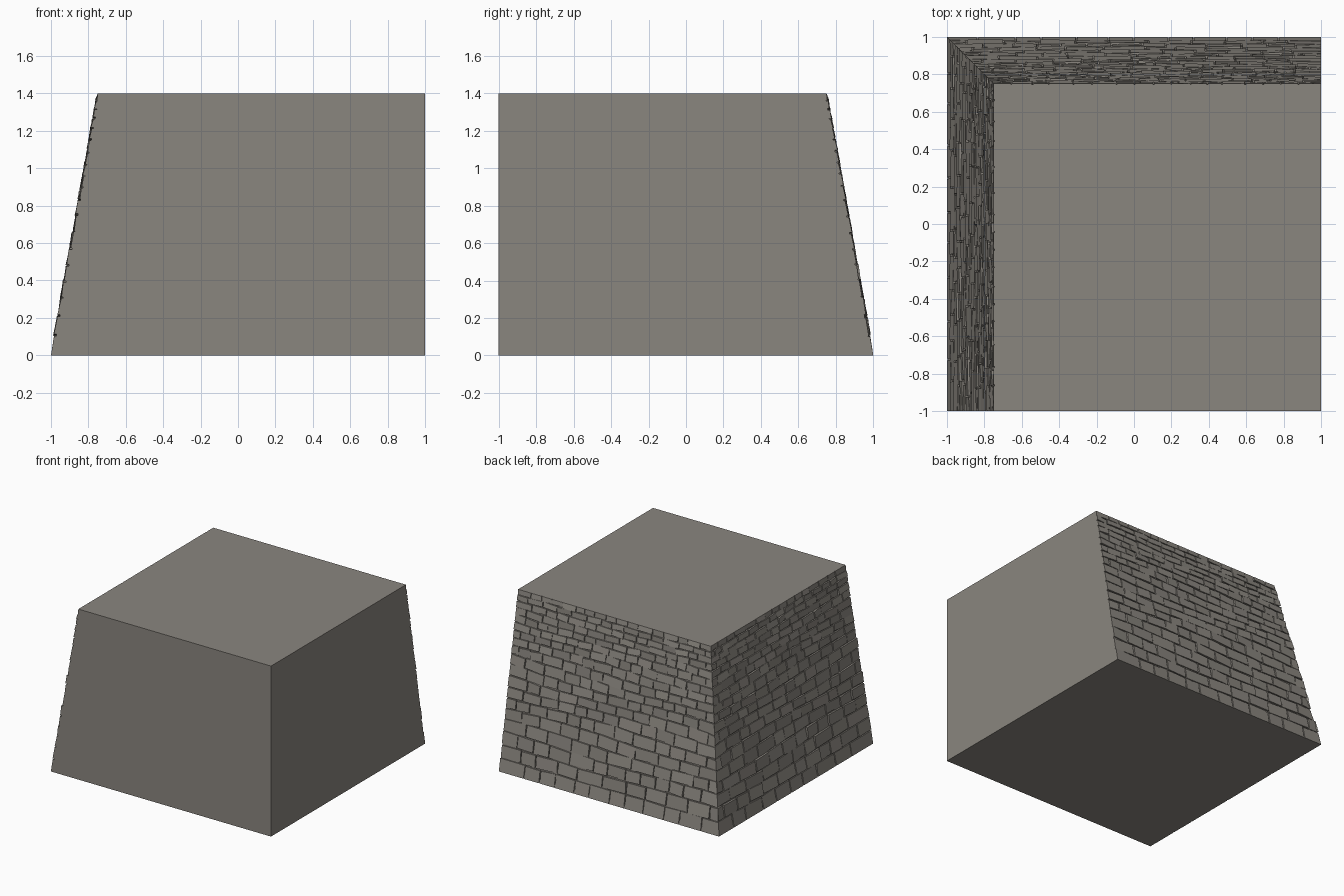
import bpy, bmesh, math, random

if "Cube" in bpy.data.objects:
    bpy.data.objects.remove(bpy.data.objects["Cube"])

random.seed(7)
H = 1.4
SLOPE = 0.25 / H          # wall leans inward by 0.25 over its height
RECESS = 0.010            # mortar sits this far behind the stone faces


def material(name, col):
    m = bpy.data.materials.new(name)
    m.diffuse_color = (*col, 1)
    m.use_nodes = True
    m.node_tree.nodes["Principled BSDF"].inputs["Base Color"].default_value = m.diffuse_color
    return m


STONE = material("grey_stone", (0.255, 0.238, 0.212))
MORTAR = material("mortar", (0.215, 0.197, 0.175))


def make_object(name, bm, mats):
    bmesh.ops.recalc_face_normals(bm, faces=bm.faces)
    me = bpy.data.meshes.new(name)
    bm.to_mesh(me)
    bm.free()
    for m in mats:
        me.materials.append(m)
    ob = bpy.data.objects.new(name, me)
    bpy.context.collection.objects.link(ob)
    return ob


def hexahedron(bm, pts):
    """Six-sided solid from four points and the four matching points."""
    v = [bm.verts.new(p) for p in pts]
    for f in ((0, 1, 2, 3), (4, 5, 6, 7), (0, 1, 5, 4),
              (1, 2, 6, 5), (2, 3, 7, 6), (3, 0, 4, 7)):
        bm.faces.new([v[i] for i in f])


# Solid core: two upright sides, two leaning sides
bm = bmesh.new()


def ring(z):
    # flush with the stones at the ground and the top edge, recessed between
    a = 1 - SLOPE * z - (RECESS if 0.02 < z < H - 0.02 else 0.003)
    return [(-a, -1, z), (1, -1, z), (1, a, z), (-a, a, z)]


rings = [[bm.verts.new(p) for p in ring(z)] for z in (0, 0.03, H - 0.03, H)]
bm.faces.new(rings[0])
bm.faces.new(rings[-1])
for lo, hi in zip(rings, rings[1:]):
    for i in range(4):
        j = (i + 1) % 4
        bm.faces.new((lo[i], lo[j], hi[j], hi[i]))
core = make_object("block_core", bm, [STONE, MORTAR])
for f in core.data.polygons:
    if 0.05 < abs(f.normal.z) < 0.9:   # leaning sides show mortar
        f.material_index = 1


# Stone courses, larger at the bottom and smaller at the top
ROWS = 19
steps = [0.110 - 0.066 * i / (ROWS - 1) for i in range(ROWS)]
levels = [0.0]
for s in steps:
    levels.append(levels[-1] + s * H / sum(steps))
levels[-1] = H


def stone_wall(name, place):
    bm = bmesh.new()
    phase = random.uniform(0, 6)

    def course(i, u):
        """Height of joint i at position u, gently wavy between ends."""
        z = levels[i]
        return z + 0.012 * math.sin(math.pi * z / H) * math.sin(3.1 * u + 0.9 * i + phase)

    for i in range(ROWS):
        length = 0.185 - 0.075 * i / (ROWS - 1)
        gap = 0.0045 - 0.002 * i / ROWS
        start = -1 + SLOPE * levels[i]
        # joint positions from the shared corner to the upright side
        cuts = [start - 0.05]
        u = start + length * (0.5 if i % 2 else 1.0) * random.uniform(0.85, 1.1)
        while u < 1 - 0.4 * length:
            cuts.append(u)
            u += length * random.uniform(0.7, 1.3)
        cuts.append(1.0)
        for k, (a, b) in enumerate(zip(cuts, cuts[1:])):
            a += gap if k else 0
            b -= gap if b < 1 else 0
            proud = random.uniform(-0.003, 0.004) if i else -0.002
            lean = random.uniform(-0.003, 0.003)
            turn = random.uniform(-0.003, 0.003)
            skew = random.uniform(-0.004, 0.004)
            nudge = random.uniform(-0.003, 0.003)
            outer, inner = [], []
            for top, end in ((0, 0), (0, 1), (1, 1), (1, 0)):
                u = b if end else a
                z = course(i + top, u) + (-gap if top else gap)
                z += nudge + (skew if end else -skew)
                if i == 0 and not top:
                    z = 0
                if i == ROWS - 1 and top:
                    z = H
                z = min(max(z, 0), H)
                if 0 < k and end == 0 or b < 1 and end == 1:
                    u += (0.5 - top) * skew
                d = proud + (lean if top else -lean) + (turn if end else -turn)
                if i == 0 and not top or i == ROWS - 1 and top:
                    d = 0
                for depth, out in ((d, outer), (-0.03, inner)):
                    face = 1 - SLOPE * z
                    x = max(u, -face - depth)   # mitre at the shared corner
                    out.append(place(x, face + depth, z))
            hexahedron(bm, outer + inner)
    return make_object(name, bm, [STONE])


stone_wall("back_stones", lambda u, w, z: (u, w, z))
stone_wall("left_stones", lambda u, w, z: (-w, -u, z))
